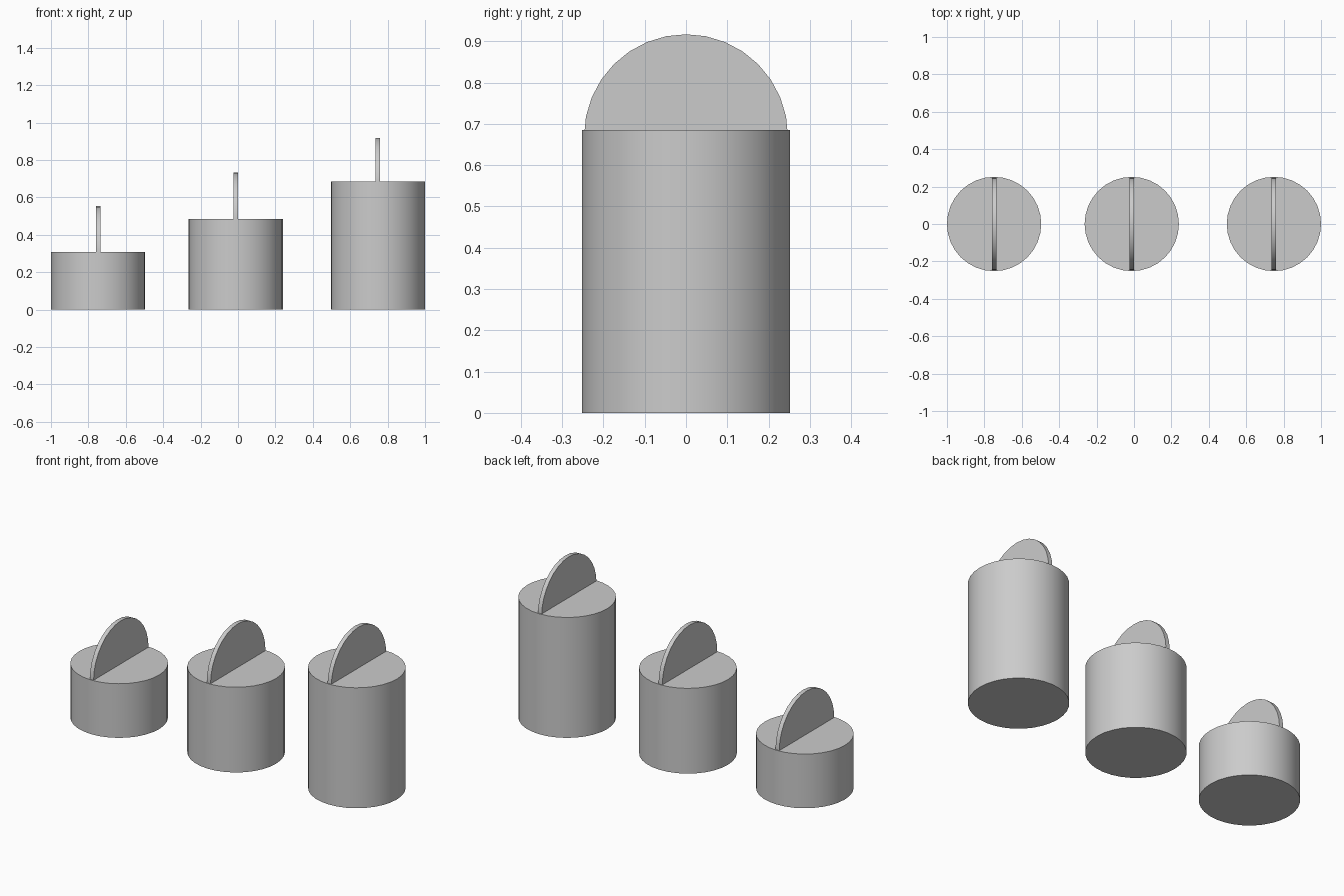
import bpy
import math

if "Cube" in bpy.data.objects:
    bpy.data.objects.remove(bpy.data.objects["Cube"])

R = 0.252        # body radius
GRIP_R = 0.247   # grip disc radius
GRIP_T = 0.024   # grip disc thickness


def cylinder(name, radius, depth, location, rotation=(0, 0, 0)):
    bpy.ops.mesh.primitive_cylinder_add(vertices=32, radius=radius, depth=depth,
                                        location=location, rotation=rotation)
    obj = bpy.context.object
    obj.name = name
    bpy.ops.object.shade_smooth_by_angle(angle=math.radians(30))
    return obj


# Each weight: name, x position, body height, top of grip
weights = [
    ("short", -0.748, 0.308, 0.553),
    ("medium", -0.012, 0.485, 0.732),
    ("tall", 0.748, 0.685, 0.917),
]

for name, x, height, top in weights:
    # Round body standing on the ground
    cylinder(name + "_body", R, height, (x, 0, height / 2))
    # Thin upright disc, half sunk into the body, as a finger grip
    cylinder(name + "_grip", GRIP_R, GRIP_T, (x, 0, top - GRIP_R),
             (0, math.pi / 2, 0))
